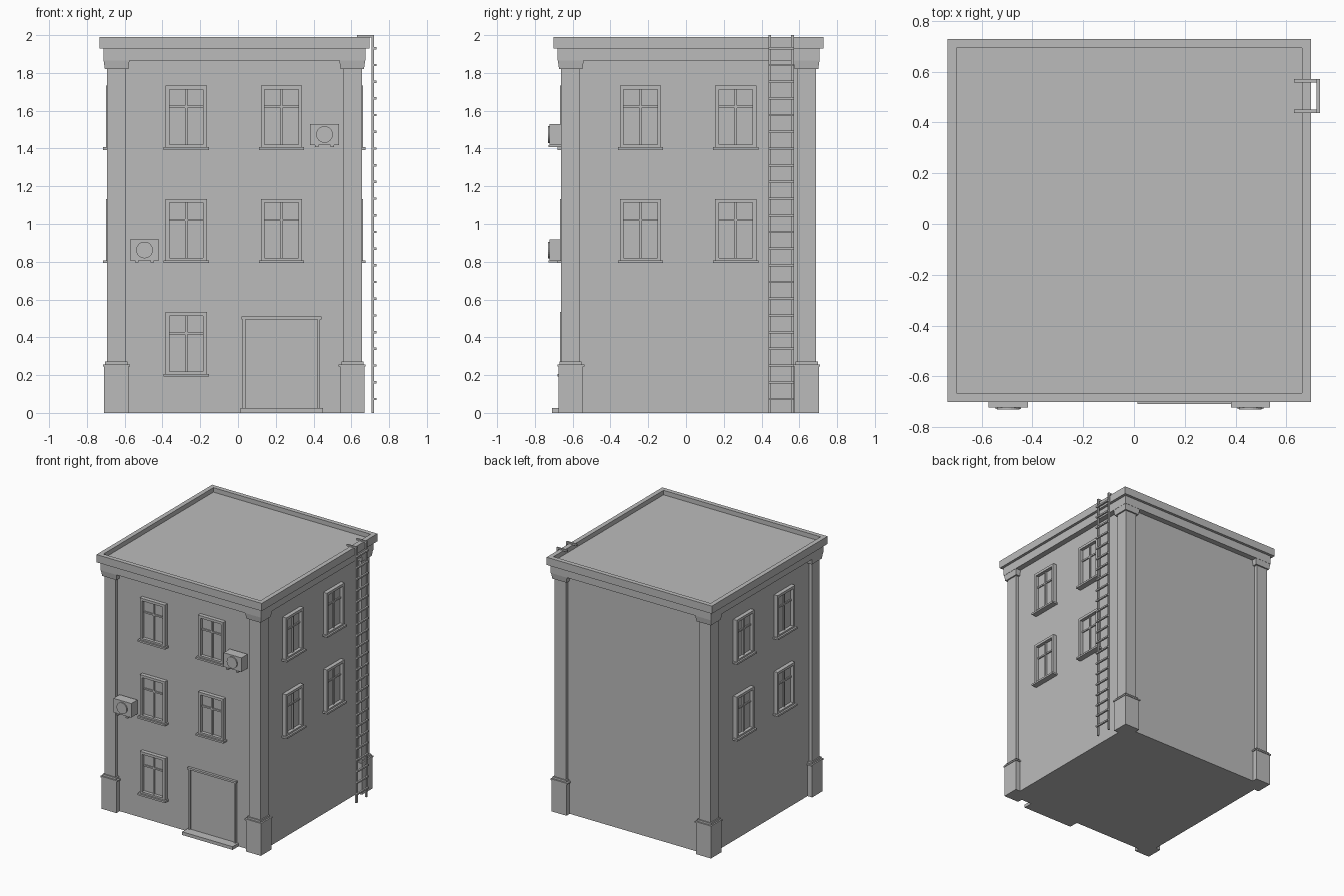
import bpy, bmesh
from mathutils import Matrix, Vector

cube = bpy.data.objects.get("Cube")
if cube:
    bpy.data.objects.remove(cube, do_unlink=True)

CX, CY = -0.019, 0.014      # plan centre of the building
WALL = 0.65                 # half width of the recessed walls
PIER = 0.675                # half width over the corner piers

mat = bpy.data.materials.new("plain grey")
mat.use_nodes = True
grey = (0.5, 0.5, 0.5, 1)
mat.diffuse_color = grey
mat.node_tree.nodes["Principled BSDF"].inputs["Base Color"].default_value = grey


def finish(name, bm):
    bmesh.ops.recalc_face_normals(bm, faces=bm.faces)
    mesh = bpy.data.meshes.new(name)
    bm.to_mesh(mesh)
    bm.free()
    mesh.materials.append(mat)
    obj = bpy.data.objects.new(name, mesh)
    obj.location = (CX, CY, 0)
    bpy.context.collection.objects.link(obj)
    return obj


def add_box(bm, x, y, z, grow=0):
    """Box from ranges; grow widens the top."""
    centre = Vector((sum(x) / 2, sum(y) / 2, sum(z) / 2))
    size = Vector((abs(x[1] - x[0]), abs(y[1] - y[0]), z[1] - z[0]))
    verts = bmesh.ops.create_cube(bm, size=1)["verts"]
    for v in verts:
        top = v.co.z > 0
        sign = Vector((v.co.x, v.co.y, 0)) * 2
        v.co = centre + v.co * size + (sign * grow if top else Vector())
    return verts


def box(name, x, y, z, grow=0):
    bm = bmesh.new()
    add_box(bm, x, y, z, grow)
    return finish(name, bm)


def square(name, half, z):
    return box(name, (-half, half), (-half, half), z)


def wall_box(bm, side, u, d, z):
    """Box on a wall: u runs along the wall, d outward."""
    if side == "front":
        return add_box(bm, u, (-d[0], -d[1]), z)
    s = 1 if side == "right" else -1
    return add_box(bm, (s * d[0], s * d[1]), u, z)


# Main walls and frieze
square("walls", WALL, (0, 1.93))
square("frieze", 0.694, (1.865, 1.93))

# Cornice with a sunken roof
bm = bmesh.new()
add_box(bm, (-0.715, 0.715), (-0.715, 0.715), (1.93, 1.99))
bm.faces.ensure_lookup_table()
bm.normal_update()
roof = max(bm.faces, key=lambda f: f.calc_center_median().z)
bmesh.ops.inset_region(bm, faces=[roof], thickness=0.05)
down = bmesh.ops.extrude_face_region(bm, geom=[roof])
bmesh.ops.translate(bm, vec=(0, 0, -0.035),
                    verts=[g for g in down["geom"] if isinstance(g, bmesh.types.BMVert)])
if roof.is_valid:
    bmesh.ops.delete(bm, geom=[roof], context="FACES_ONLY")
finish("cornice_and_roof", bm)

# Corner piers: plinth, mouldings, shaft and capital (inner, outer, bottom, top, grow)
PIER_PARTS = {
    "plinth": (0.56, 0.69, 0, 0.245, 0),
    "plinth_lip": (0.552, 0.695, 0.245, 0.256, 0),
    "plinth_moulding": (0.566, 0.684, 0.256, 0.271, 0),
    "pier_shaft": (0.577, PIER, 0.271, 1.82, 0),
    "capital": (0.562, 0.686, 1.82, 1.87, 0.007),
}
for sx, side in ((-1, "right"), (1, "left")):
    for sy, end in ((-1, "front"), (1, "back")):
        for part, (a, b, z0, z1, grow) in PIER_PARTS.items():
            box(f"{end}_{side}_{part}", sorted((sx * a, sx * b)),
                sorted((sy * a, sy * b)), (z0, z1), grow)


# Windows with frame, glazing bars and sill
def window(name, side, u, z):
    w, h, t = 0.109, 0.333, 0.02
    bm = bmesh.new()
    outer = (WALL - 0.01, 0.681)
    for s in (-1, 1):
        wall_box(bm, side, sorted((u + s * w, u + s * (w - t))), outer, (z, z + h))
    for a in (z, z + h - t):
        wall_box(bm, side, (u - w + t, u + w - t), outer, (a, a + t))
    bars = (WALL - 0.01, 0.666)
    wall_box(bm, side, (u - 0.006, u + 0.006), bars, (z + t, z + h - t))
    wall_box(bm, side, (u - w + t, u + w - t), (bars[0], 0.664), (z + 0.215, z + 0.227))
    wall_box(bm, side, (u - w + t, u + w - t), (bars[0], 0.655), (z + t, z + h - t))
    finish(name, bm)
    bm = bmesh.new()
    wall_box(bm, side, (u - 0.12, u + 0.12), (WALL - 0.01, 0.695), (z - 0.007, z + 0.007))
    finish(name + "_sill", bm)


for side in ("front", "right", "left"):
    for level, z in (("middle", 0.8), ("upper", 1.4)):
        for i, u in enumerate((-0.255, 0.249)):
            window(f"{side}_{level}_window_{i + 1}", side, u, z)
window("front_lower_window", "front", -0.255, 0.2)

# Door with frame, lintel and step
box("door_panel", (0.05, 0.44), (-0.653, -0.64), (0.02, 0.5))
for name, x in (("left", 0.44), ("right", 0.044)):
    box(f"door_jamb_{name}", (x, x + 0.014), (-0.664, -0.64), (0.02, 0.5))
box("door_lintel", (0.038, 0.46), (-0.67, -0.64), (0.495, 0.51))
box("door_step", (0.032, 0.469), (-0.723, -0.64), (0, 0.025))


# Air conditioner units with a round fan cover and brackets
def cooler(name, x, z):
    w = 0.077
    box(name, (x - w, x + w), (-0.736, -0.66), (z + 0.012, z + 0.122))
    bm = bmesh.new()
    place = Matrix.Translation((x, -0.74, z + 0.067)) @ Matrix.Rotation(1.5708, 4, "X")
    bmesh.ops.create_cone(bm, cap_ends=True, segments=24, radius1=0.044,
                          radius2=0.044, depth=0.01, matrix=place)
    finish(name + "_fan_cover", bm)
    for i, s in enumerate((-1, 1)):
        bx = x + s * 0.042
        box(f"{name}_bracket_{i + 1}", (bx - 0.009, bx + 0.009), (-0.742, -0.64), (z, z + 0.012))


cooler("upper_cooler", 0.477, 1.407)
cooler("lower_cooler", -0.476, 0.795)

# Roof ladder with hooked rails and rungs
R0, R1 = 0.727, 0.74
Y0, Y1 = 0.423, 0.557
for name, y in (("front", Y0), ("back", Y1 - 0.014)):
    box(f"ladder_{name}_rail", (R0, R1), (y, y + 0.014), (0, 2))
    box(f"ladder_{name}_hook", (0.65, R0), (y, y + 0.014), (1.987, 2))
bm = bmesh.new()
for i in range(22):
    z = 0.074 + i * 0.0884
    add_box(bm, (R1 - 0.002, R1 + 0.012), (Y0, Y1), (z - 0.006, z + 0.006))
finish("ladder_rungs", bm)
